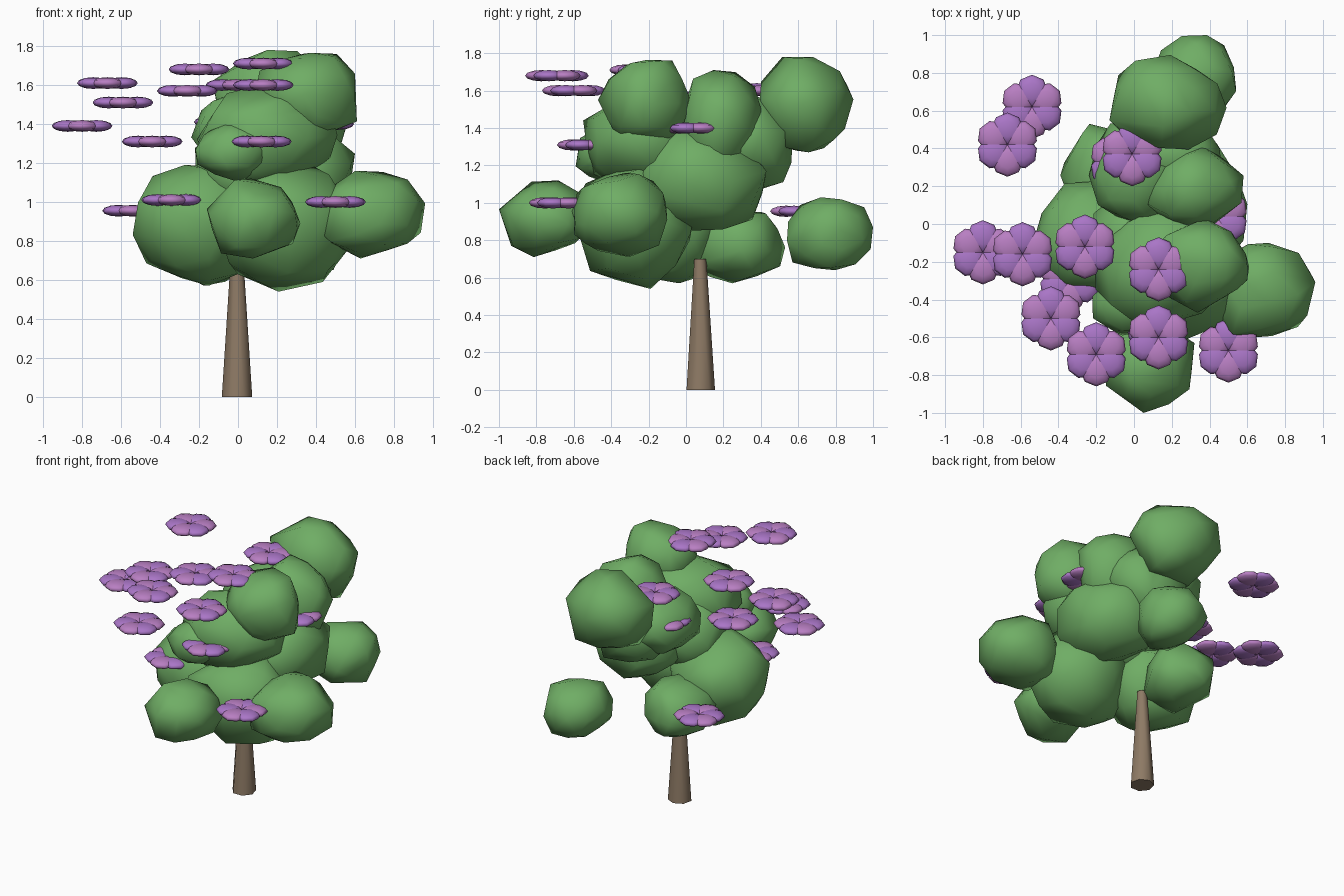
import bpy
import bmesh
import math
import random
from mathutils import Matrix, Vector

start_cube = bpy.data.objects.get("Cube")
if start_cube:
    bpy.data.objects.remove(start_cube, do_unlink=True)


def make_material(name, red, green, blue):
    mat = bpy.data.materials.new(name)
    mat.use_nodes = True
    color = (red, green, blue, 1)
    mat.diffuse_color = color
    for node in mat.node_tree.nodes:
        if node.type == 'BSDF_PRINCIPLED':
            node.inputs["Base Color"].default_value = color
    return mat


def finish(name, bm, materials, location):
    """Turn a bmesh into a smooth shaded object."""
    for face in bm.faces:
        face.smooth = True
    mesh = bpy.data.meshes.new(name)
    bm.to_mesh(mesh)
    bm.free()
    for mat in materials:
        mesh.materials.append(mat)
    obj = bpy.data.objects.new(name, mesh)
    obj.location = location
    bpy.context.collection.objects.link(obj)
    return obj


leaf = make_material("leaf_green", .16, .42, .13)
bark = make_material("bark_brown", .27, .195, .13)
pink = make_material("petal_pink", .48, .21, .54)
violet = make_material("petal_violet", .40, .18, .57)

# Tapered trunk
bm = bmesh.new()
bmesh.ops.create_cone(bm, cap_ends=True, segments=7, radius1=.08, radius2=.034, depth=.7)
trunk = finish("trunk", bm, [bark], (-.005, .075, .35))
bpy.context.view_layer.objects.active = trunk
trunk.select_set(True)
bpy.ops.object.shade_smooth_by_angle(angle=math.radians(60))


# Foliage: angular convex balls, fitted to a centre and half sizes
def foliage_clump(name, center, half_size, seed):
    rng = random.Random(seed)
    bm = bmesh.new()
    bmesh.ops.create_icosphere(bm, subdivisions=2, radius=1)
    for vert in bm.verts:
        vert.co *= rng.uniform(.84, 1.1)
    bmesh.ops.delete(bm, geom=bm.edges[:], context='EDGES_FACES')
    bmesh.ops.convex_hull(bm, input=bm.verts[:])
    inner = [vert for vert in bm.verts if not vert.link_faces]
    bmesh.ops.delete(bm, geom=inner, context='VERTS')
    turn = Matrix.Rotation(rng.uniform(0, math.tau), 3, 'Z') @ Matrix.Rotation(rng.uniform(0, 1), 3, 'X')
    bmesh.ops.transform(bm, matrix=turn.to_4x4(), verts=bm.verts)
    for axis in range(3):
        values = [vert.co[axis] for vert in bm.verts]
        low, high = min(values), max(values)
        for vert in bm.verts:
            part = (vert.co[axis] - low) / (high - low)
            vert.co[axis] = (2 * part - 1) * half_size[axis]
    bmesh.ops.recalc_face_normals(bm, faces=bm.faces)
    finish(name, bm, [leaf], center)


clumps = {
    "low_right": ((-.22, -.08, .88), (.32, .31, .31)),
    "low_front": ((.08, -.76, .915), (.24, .24, .205)),
    "low_left": ((.67, -.35, .935), (.29, .25, .225)),
    "low_middle": ((.24, -.28, .87), (.34, .33, .33)),
    "low_back": ((.32, .77, .835), (.22, .23, .195)),
    "low_inner": ((-.15, .28, .77), (.24, .25, .2)),
    "middle_left": ((.28, .07, 1.14), (.32, .36, .29)),
    "middle_right": ((.02, -.1, 1.15), (.24, .3, .25)),
    "middle_back": ((.18, .35, 1.31), (.29, .22, .26)),
    "middle_front": ((.15, -.23, 1.33), (.36, .32, .27)),
    "small_front": ((-.02, -.41, 1.27), (.2, .18, .16)),
    "top_left": ((.35, -.22, 1.54), (.26, .25, .225)),
    "top_middle": ((.31, .19, 1.43), (.27, .22, .28)),
    "top_right": ((0, .27, 1.36), (.24, .27, .23)),
    "top_back": ((.18, .645, 1.525), (.31, .25, .255)),
}
for seed, (place, (center, half_size)) in enumerate(clumps.items()):
    foliage_clump("foliage_" + place, center, half_size, seed)


# Blossoms: a flat ring of six overlapping petals
def blossom(name, center):
    bm = bmesh.new()
    for i in range(6):
        angle = math.radians(30 + 60 * i)
        offset = Vector((math.cos(angle), math.sin(angle), 0)) * .084
        matrix = (Matrix.Translation(offset) @ Matrix.Rotation(angle, 4, 'Z')
                  @ Matrix.Diagonal((1, 1, .35, 1)))
        before = set(bm.faces)
        bmesh.ops.create_uvsphere(bm, u_segments=8, v_segments=6, radius=.086, matrix=matrix)
        for face in set(bm.faces) - before:
            face.material_index = i % 2
    finish(name, bm, [pink, violet], center)


blossom_spots = [
    (-.54, .62, .955), (-.67, .42, 1.61), (-.01, .37, 1.6), (-.8, -.15, 1.39),
    (-.59, -.16, 1.51), (-.26, -.12, 1.57), (-.34, -.29, 1.01), (-.44, -.5, 1.31),
    (-.2, -.69, 1.68), (.13, -.24, 1.71), (.13, -.6, 1.6), (.12, -.52, 1.31),
    (.5, -.67, 1), (.44, .04, 1.4), (-.07, .33, 1.41),
]
for number, spot in enumerate(blossom_spots, 1):
    blossom(f"blossom_{number}", spot)
